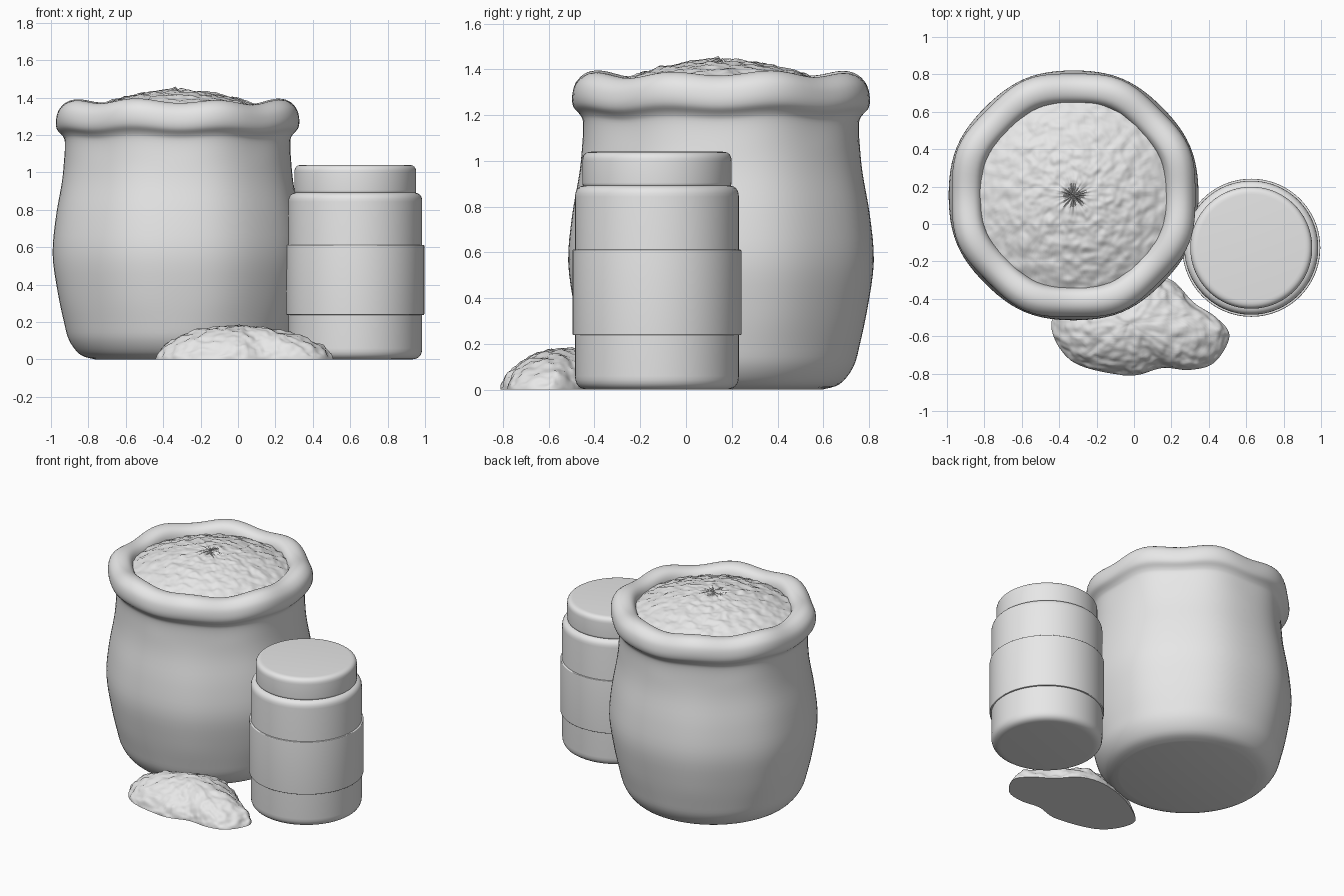
import bpy, bmesh, math
from mathutils import Vector, noise

if "Cube" in bpy.data.objects:
    bpy.data.objects.remove(bpy.data.objects["Cube"], do_unlink=True)

grey = bpy.data.materials.new("plain grey")
grey.use_nodes = True
grey.diffuse_color = (0.8, 0.8, 0.8, 1)
grey.node_tree.nodes["Principled BSDF"].inputs["Base Color"].default_value = (0.8, 0.8, 0.8, 1)


def spline(points, steps, closed=False):
    """Smooth curve through the points."""
    pts = [Vector(p) for p in points]
    n = len(pts)
    at = (lambda i: pts[i % n]) if closed else (lambda i: pts[max(0, min(n - 1, i))])
    out = []
    for i in range(n if closed else n - 1):
        a, b, c, d = at(i - 1), at(i), at(i + 1), at(i + 2)
        for k in range(steps):
            t = k / steps
            out.append(b + (c - a) * t / 2 + (a * 2 - b * 5 + c * 4 - d) * t * t / 2
                       + (b * 3 - a - c * 3 + d) * t ** 3 / 2)
    return out if closed else out + [pts[-1]]


def rounded(corners, steps=6):
    """Profile of (radius, height, fillet) corners with the fillets rounded off."""
    pts = [Vector(c[:2]) for c in corners]
    out = []
    for i, p in enumerate(pts):
        f = corners[i][2]
        if f == 0:
            out.append(p)
            continue
        a = p + (pts[i - 1] - p).normalized() * f
        b = p + (pts[i + 1] - p).normalized() * f
        for k in range(steps + 1):
            t = k / steps
            out.append(a * (1 - t) ** 2 + p * 2 * t * (1 - t) + b * t * t)
    return out


def sheet(name, rings, sharp=35):
    """Skin a list of closed rings of points."""
    bm = bmesh.new()
    rows = [[bm.verts.new(p) for p in ring] for ring in rings]
    for low, high in zip(rows, rows[1:]):
        n = len(low)
        for j in range(n):
            bm.faces.new((low[j], low[(j + 1) % n], high[(j + 1) % n], high[j]))
    bmesh.ops.remove_doubles(bm, verts=bm.verts, dist=0.0001)
    bmesh.ops.recalc_face_normals(bm, faces=bm.faces)
    mesh = bpy.data.meshes.new(name)
    bm.to_mesh(mesh)
    bm.free()
    mesh.materials.append(grey)
    ob = bpy.data.objects.new(name, mesh)
    bpy.context.collection.objects.link(ob)
    bpy.ops.object.select_all(action='DESELECT')
    bpy.context.view_layer.objects.active = ob
    ob.select_set(True)
    bpy.ops.object.shade_smooth_by_angle(angle=math.radians(sharp))
    return ob


def lathe(name, profile, centre, segs=96, warp=None):
    rings = []
    for r, z in profile:
        ring = []
        for j in range(segs):
            a = math.tau * j / segs
            rr, zz = warp(r, z, a) if warp else (r, z)
            ring.append((centre[0] + rr * math.cos(a), centre[1] + rr * math.sin(a), zz))
        rings.append(ring)
    return sheet(name, rings)


def bumps(x, y, z=0):
    """Grainy lumps, roughly between -1 and 1."""
    p = Vector((x, y, z))
    return noise.noise(p * 17) + 0.5 * noise.noise(p * 34)


# Sack: lathed cloth body with a rolled, eight-lobed rim
SACK = (-0.323, 0.153)


def cloth(r, z, a):
    lobes = -math.cos(8 * a)
    rim = max(0, min(1, (z - 1.05) / 0.25))
    belly = min(1, z / 0.3)
    r *= 1 + lobes * (0.006 * belly + 0.008 * rim)
    z += rim * (0.011 * lobes + 0.006 * math.sin(3 * a + 1))
    return r, z


sack_profile = [(0, 0)] + spline([
    (0.44, 0), (0.52, 0.025), (0.58, 0.1), (0.61, 0.2), (0.645, 0.36), (0.672, 0.56),
    (0.655, 0.76), (0.622, 0.95), (0.61, 1.08), (0.609, 1.17), (0.622, 1.205),
    (0.652, 1.24), (0.66, 1.285), (0.648, 1.335), (0.612, 1.37), (0.565, 1.378),
    (0.52, 1.36), (0.497, 1.31), (0.495, 1.2)], 4)
lathe("sack", sack_profile, SACK, warp=cloth)


# Grain heaped in the sack, puckered at the middle
def heap(r, z, a):
    x, y = r * math.cos(a), r * math.sin(a)
    pucker = noise.noise(Vector((math.cos(a) * 5, math.sin(a) * 5, 3)))
    z += 0.011 * bumps(x, y) * min(1, r / 0.05)
    z += 0.03 * pucker * math.exp(-(r / 0.07) ** 2) * min(1, r / 0.015)
    return r, z


radii = [0.515 * i / 60 for i in range(61)]
lathe("sack_grain", [(r, 1.44 - 0.46 * r * r) for r in radii], SACK, 180, heap)

# Jar: body, label band and lid
JAR = (0.627, -0.127)
lathe("jar_body", rounded([(0, 0, 0), (0.358, 0, 0.06), (0.358, 0.893, 0.05), (0, 0.893, 0)]), JAR)
lathe("jar_label", rounded([(0.35, 0.238, 0), (0.369, 0.238, 0.006),
                            (0.369, 0.612, 0.006), (0.35, 0.612, 0)]), JAR)
lathe("jar_lid", rounded([(0, 0.885, 0), (0.326, 0.885, 0.02), (0.326, 1.04, 0.04), (0, 1.04, 0)]), JAR)

# Spilled grain: irregular lumpy mound beside the sack
outline = spline([
    (-0.44, -0.52), (-0.4, -0.66), (-0.28, -0.76), (-0.02, -0.81), (0.15, -0.77), (0.3, -0.78),
    (0.43, -0.74), (0.51, -0.6), (0.44, -0.5), (0.32, -0.42), (0.2, -0.3), (0.04, -0.27),
    (-0.16, -0.32), (-0.34, -0.42)], 12, closed=True)
peak = Vector((-0.02, -0.53))
rings = [[(peak.x, peak.y, 0)] * len(outline)]
levels = 36
for i in range(levels, -1, -1):
    t = math.sin(i / levels * math.pi / 2)
    ring = []
    for p in outline:
        q = peak.lerp(p, t)
        z = 0.18 * (1 - t * t) ** 0.6
        rough = bumps(q.x, q.y, z) * min(1, z / 0.03)
        side = (p - peak).normalized() * 0.012 * rough * t
        ring.append((q.x + side.x, q.y + side.y, max(0, z + 0.012 * rough)))
    rings.append(ring)
sheet("spilled_grain", rings, 60)
